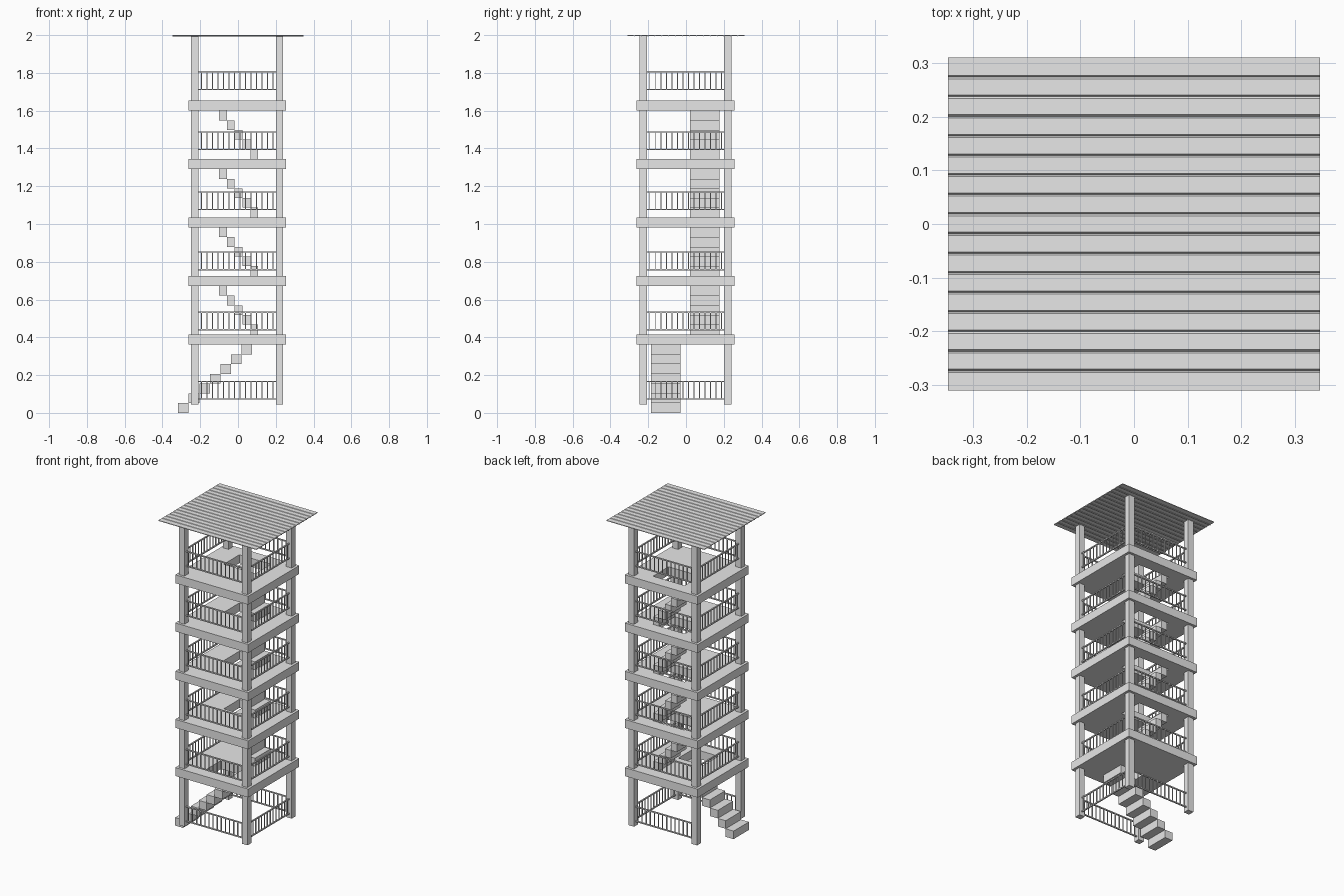
import bpy
import bmesh
from mathutils import Matrix, Vector

default = bpy.data.objects.get("Cube")
if default:
    bpy.data.objects.remove(default, do_unlink=True)

grey = bpy.data.materials.new("plain_grey")
grey.use_nodes = True
COLOUR = (0.8, 0.8, 0.8, 1.0)
grey.diffuse_color = COLOUR
for node in grey.node_tree.nodes:
    if node.type == 'BSDF_PRINCIPLED':
        node.inputs["Base Color"].default_value = COLOUR

CX, CY = -0.004, -0.002          # tower axis
POST, POST_HALF = 0.224, 0.0195  # post offset and half width
FLOOR_HALF, FLOOR_THICK = 0.259, 0.054
FLOOR_Z = [0.362 + 0.3095 * i for i in range(5)]
RAIL_TOPS = [0.17] + [0.537 + 0.318 * i for i in range(5)]


def add_box(bm, lo, hi):
    lo, hi = Vector(lo), Vector(hi)
    size = Matrix.Diagonal((*(hi - lo), 1))
    bmesh.ops.create_cube(bm, size=1, matrix=Matrix.Translation((lo + hi) / 2) @ size)


def finish(bm, name):
    bmesh.ops.recalc_face_normals(bm, faces=bm.faces)
    mesh = bpy.data.meshes.new(name)
    bm.to_mesh(mesh)
    bm.free()
    mesh.materials.append(grey)
    obj = bpy.data.objects.new(name, mesh)
    bpy.context.collection.objects.link(obj)
    return obj


def make_post(name, x, y):
    bm = bmesh.new()
    add_box(bm, (x - POST_HALF, y - POST_HALF, 0.045),
            (x + POST_HALF, y + POST_HALF, 1.994))
    finish(bm, name)


def make_floor(name, z, hole_x, hole_y):
    # slab with a rectangular stair opening
    bm = bmesh.new()
    xs = [CX - FLOOR_HALF, *hole_x, CX + FLOOR_HALF]
    ys = [CY - FLOOR_HALF, *hole_y, CY + FLOOR_HALF]
    grid = [[bm.verts.new((x, y, z)) for y in ys] for x in xs]
    for i in range(3):
        for j in range(3):
            if (i, j) != (1, 1):
                bm.faces.new((grid[i][j], grid[i + 1][j],
                              grid[i + 1][j + 1], grid[i][j + 1]))
    top = bmesh.ops.extrude_face_region(bm, geom=bm.faces[:])["geom"]
    bmesh.ops.translate(bm, vec=(0, 0, FLOOR_THICK),
                        verts=[v for v in top if isinstance(v, bmesh.types.BMVert)])
    finish(bm, name)


def make_stairs(name, x, y, z, run, depth, rise, count):
    # run may be negative to climb toward -x
    bm = bmesh.new()
    for i in range(count):
        a, b = sorted((x + run * i, x + run * (i + 1)))
        add_box(bm, (a, y, z + rise * i), (b, y + depth, z + rise * (i + 1)))
    finish(bm, name)


def make_railing(name, top, along_x, side):
    # two rails and a row of balusters between two posts
    bm = bmesh.new()
    half = POST - POST_HALF
    count = 14

    def bar(a, b, r, z0, z1):
        c = side * POST
        if along_x:
            add_box(bm, (CX + a, CY + c - r, z0), (CX + b, CY + c + r, z1))
        else:
            add_box(bm, (CX + c - r, CY + a, z0), (CX + c + r, CY + b, z1))

    for z in (top - 0.1, top - 0.007):
        bar(-half, half, 0.004, z, z + 0.007)
    for i in range(count):
        p = -half + 2 * half * (i + 0.5) / count
        bar(p - 0.0025, p + 0.0025, 0.0025, top - 0.095, top - 0.006)
    finish(bm, name)


def make_roof(name):
    # thin sheet with shallow grooves running along x
    strips, half_x, half_y = 17, 0.348, 0.311
    pitch = 2 * half_y / strips
    profile = [(-half_y, 2.0)]
    for i in range(1, strips):
        y = -half_y + pitch * i
        profile += [(y - 0.003, 2.0), (y, 1.996), (y + 0.003, 2.0)]
    profile.append((half_y, 2.0))
    bm = bmesh.new()
    rows = [[bm.verts.new((x, y, z)) for y, z in profile] for x in (-half_x, half_x)]
    for i in range(len(profile) - 1):
        bm.faces.new((rows[0][i], rows[1][i], rows[1][i + 1], rows[0][i + 1]))
    under = bmesh.ops.extrude_face_region(bm, geom=bm.faces[:])["geom"]
    bmesh.ops.translate(bm, vec=(0, 0, -0.004),
                        verts=[v for v in under if isinstance(v, bmesh.types.BMVert)])
    finish(bm, name)


# corner posts
for sx, xname in ((-1, "right"), (1, "left")):
    for sy, yname in ((-1, "front"), (1, "back")):
        make_post(f"post_{yname}_{xname}", CX + sx * POST, CY + sy * POST)

# floors, the lowest one opening above the entrance stairs
make_floor("floor_1", FLOOR_Z[0], (-0.1, 0.075), (-0.185, -0.03))
for n, z in enumerate(FLOOR_Z[1:], 2):
    make_floor(f"floor_{n}", z, (-0.115, 0.11), (0.02, 0.178))

# stairs
make_stairs("entrance_stairs", -0.317, -0.185, 0, 0.056, 0.155, FLOOR_Z[0] / 7, 7)
for n in range(4):
    start = FLOOR_Z[n] + FLOOR_THICK
    rise = (FLOOR_Z[n + 1] - start) / 5
    make_stairs(f"stairs_{n + 1}", 0.107, 0.02, start, -0.0415, 0.158, rise, 5)

# railings, with the ground level left open at the entrance
SIDES = (("front", True, -1), ("back", True, 1), ("left", False, 1), ("right", False, -1))
for level, top in enumerate(RAIL_TOPS):
    for side_name, along_x, side in SIDES:
        if level == 0 and side_name == "right":
            continue
        make_railing(f"railing_{level}_{side_name}", top, along_x, side)

make_roof("roof")
